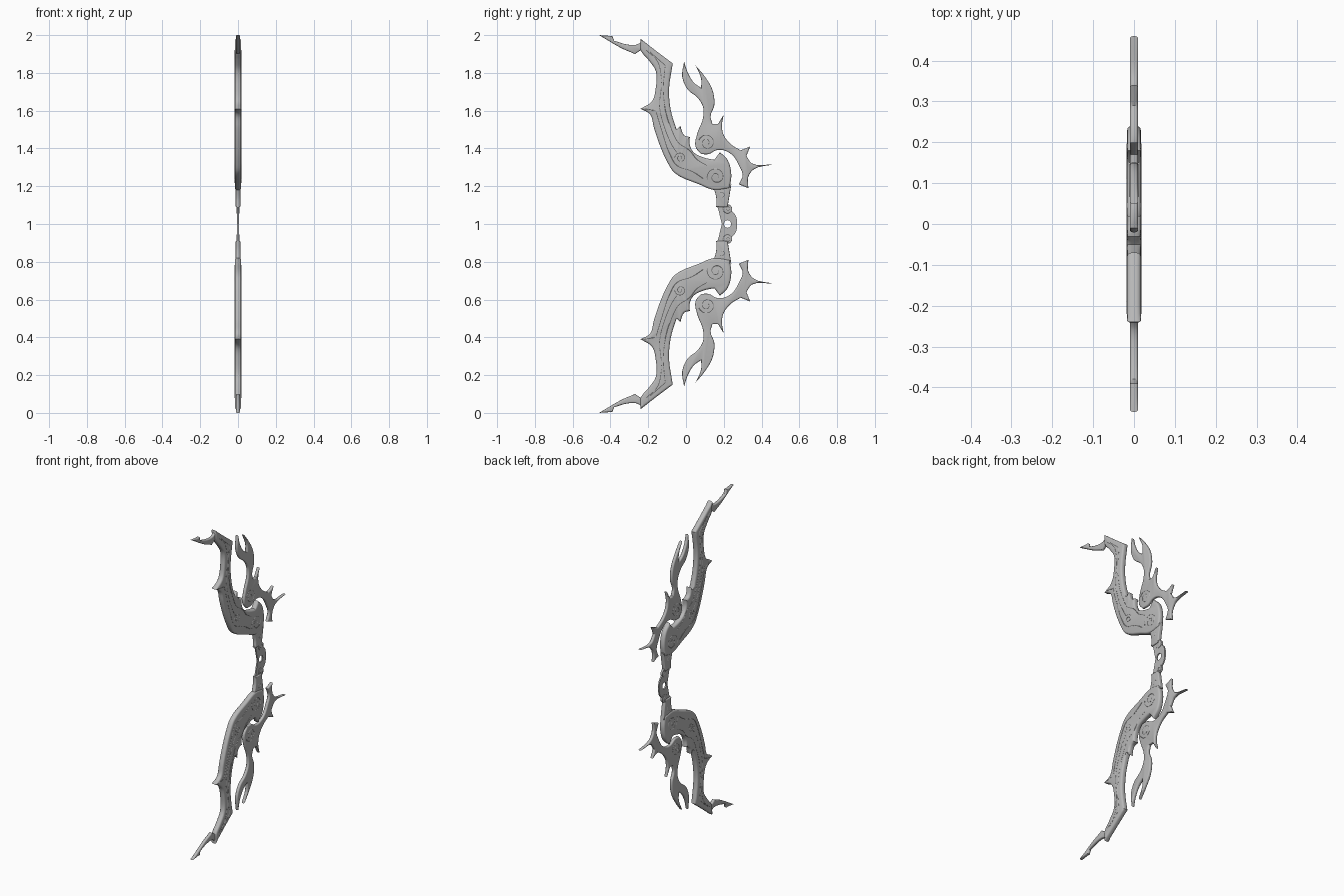
import bpy
import bmesh
import math
from mathutils import Vector
from mathutils.geometry import interpolate_bezier, intersect_line_line_2d

default_cube = bpy.data.objects.get("Cube")
if default_cube:
    bpy.data.objects.remove(default_cube, do_unlink=True)

grey = bpy.data.materials.new("carved_grey")
grey.use_nodes = True
grey.diffuse_color = (0.48, 0.48, 0.48, 1)
grey.node_tree.nodes["Principled BSDF"].inputs["Base Color"].default_value = grey.diffuse_color

# Outlines of one half, in hundredths: (depth, height above the grip centre)
TIP = [(-46, 100), (-39, 99.5), (-38, 97), (-31, 95), (-26, 95), (-23, 97), (-18, 89),
       (-24, 92), (-27, 90), (-34, 93), (-41, 97)]
LIMB = [(-24, 98), (-15, 91), (-7, 85), (-9, 71), (-8, 60), (-5, 50), (-3, 52), (-1, 47),
        (2, 46), (2, 42), (4, 38), (10, 35), (15, 34), (18, 38), (22, 34), (24, 26),
        (23, 19), (15, 18), (7, 21), (-6, 27), (-10, 33), (-14, 42), (-17, 51), (-19, 58),
        (-24, 61), (-18, 65), (-16, 72), (-16, 81), (-20, 87), (-24, 92)]
NECK = [(14, 21), (24, 21), (23, 15), (22, 9), (16, 9), (16, 14)]
GRIP = [(16, 10), (17, 8), (18, 4), (19, 0), (20, 0), (20.6, 1.4), (22, 2), (23.4, 1.4), (24, 0),
        (27, 0), (27, 2), (26, 5), (24, 7), (22, 10)]
ANTLER = [(-1, 86), (1, 80), (4, 75), (8, 72), (8, 77), (5, 84), (10, 78), (14, 71), (15, 63),
          (13, 57), (14, 53), (17, 53), (20, 58), (19, 52), (20, 47), (24, 42), (29, 39),
          (34, 41), (32, 36), (35, 32), (46, 31.5), (36, 29), (33, 25), (33, 19), (28, 21),
          (30, 26), (28, 31), (25, 36), (20, 39), (16, 39), (12, 37), (8, 37), (5, 41),
          (6, 48), (9, 56), (9, 62), (6, 67), (1, 71), (-2, 78)]

# Carved lines along the limb
CARVINGS = [[(-21, 92), (-15, 86), (-13, 75), (-14, 62), (-11, 50), (-7, 41), (-5, 38)],
            [(-19, 91), (-11, 84), (-12, 72), (-11, 61), (-8, 51), (-4, 43), (2, 39), (6, 34), (11, 31)],
            [(-22, 61), (-16, 60), (-13, 50), (-9, 38), (-5, 31), (3, 28), (9, 24)]]


def smooth_path(points, closed, steps=4):
    """Round a path through its points, keeping its sharp corners."""
    count = len(points)
    handles = []
    for i, p in enumerate(points):
        before, after = p - points[i - 1], points[(i + 1) % count] - p
        end = not closed and i in (0, count - 1)
        if end or before.angle(after) > math.radians(52):
            handles.append(None)
        else:
            handles.append((before.normalized() + after.normalized()).normalized())
    path = []
    for i in range(count if closed else count - 1):
        j = (i + 1) % count
        a, b = points[i], points[j]
        chord = b - a
        reach = chord.length / 3
        out_dir = handles[i] or chord.normalized()
        in_dir = handles[j] or chord.normalized()
        path += interpolate_bezier(a, a + out_dir * reach, b - in_dir * reach, b, steps + 1)[:-1]
    if not closed:
        path.append(points[-1])
    return [Vector((p[0], p[1])) for p in path]


def half_points(outline, side):
    return [Vector((u / 100, side * w / 100)) for u, w in outline]


def inset_vectors(path, width):
    """Inward move of every outline point, kept short where the shape is thin."""
    count = len(path)
    moves = []
    for i, p in enumerate(path):
        before, after = p - path[i - 1], path[(i + 1) % count] - p
        along = (before.normalized() + after.normalized()).normalized()
        inward = Vector((-along.y, along.x))
        amount = width
        if before.angle(after) > math.radians(40):
            amount = min(amount, before.length / 2, after.length / 2)
        for j in range(count):
            if i in (j, (j + 1) % count):
                continue
            hit = intersect_line_line_2d(p, p + inward * width * 4, path[j], path[(j + 1) % count])
            if hit:
                amount = min(amount, (hit - p).length * 0.3)
        moves.append(inward * amount)
    return moves


def finish(name, mesh):
    ob = bpy.data.objects.new(name, mesh)
    bpy.context.collection.objects.link(ob)
    mesh.materials.clear()
    mesh.materials.append(grey)
    bpy.ops.object.select_all(action="DESELECT")
    ob.select_set(True)
    bpy.context.view_layer.objects.active = ob
    bpy.ops.object.shade_smooth_by_angle(angle=math.radians(35))


def plate(name, outline, side, half, rim):
    """Flat plate with a rounded rim, standing in the middle plane."""
    path = smooth_path(half_points(outline, side), True)
    area = sum(path[i - 1].cross(p) for i, p in enumerate(path))
    if area < 0:
        path.reverse()
    moves = inset_vectors(path, rim) if rim else [Vector((0, 0))] * len(path)
    angles = (0, 30, 60, 90) if rim else (0,)
    profile = [(half - rim + rim * math.sin(math.radians(a)), 1 - math.cos(math.radians(a)))
               for a in angles]
    layers = [(-x, k) for x, k in reversed(profile)] + profile
    bm = bmesh.new()
    rings = [[bm.verts.new((x, p.x + m.x * k, 1 + p.y + m.y * k)) for p, m in zip(path, moves)]
             for x, k in layers]
    for low, high in zip(rings, rings[1:]):
        for i in range(len(path)):
            bm.faces.new((low[i - 1], low[i], high[i], high[i - 1]))
    bm.faces.new(rings[-1])
    bm.faces.new(rings[0][::-1])
    mesh = bpy.data.meshes.new(name)
    bm.to_mesh(mesh)
    bm.free()
    finish(name, mesh)


def carved_lines(name, paths, half, thickness):
    """Fine relief lines on both broad faces."""
    curve = bpy.data.curves.new(name, "CURVE")
    curve.dimensions = "3D"
    curve.bevel_depth = thickness
    curve.bevel_resolution = 1
    curve.use_fill_caps = True
    for x in (-half, half):
        for path in paths:
            spline = curve.splines.new("POLY")
            spline.points.add(len(path) - 1)
            for point, p in zip(spline.points, path):
                point.co = (x, p.x, 1 + p.y, 1)
    helper = bpy.data.objects.new(name + "_path", curve)
    bpy.context.collection.objects.link(helper)
    graph = bpy.context.evaluated_depsgraph_get()
    mesh = bpy.data.meshes.new_from_object(helper.evaluated_get(graph))
    bpy.data.objects.remove(helper, do_unlink=True)
    finish(name, mesh)


def spiral(u, w, radius, start, side, turns=1.6, steps=30):
    points = []
    for i in range(steps + 1):
        t = i / steps
        angle = math.radians(start) - t * turns * math.tau
        r = radius * (1 - 0.8 * t)
        points.append((u + r * math.cos(angle), w + r * math.sin(angle)))
    return half_points(points, side)


for label, side in (("upper", 1), ("lower", -1)):
    plate(label + "_tip", TIP, side, 0.01, 0.007)
    plate(label + "_limb", LIMB, side, 0.017, 0.011)
    plate(label + "_neck", NECK, side, 0.012, 0.005)
    plate(label + "_grip", GRIP, side, 0.004, 0)
    plate(label + "_antler", ANTLER, side, 0.01, 0.007)
    # Small round boss beside the grip
    boss = [(22 + 2.4 * math.cos(a * math.tau / 8), 8 + 2.4 * math.sin(a * math.tau / 8))
            for a in range(8)]
    plate(label + "_boss", boss, side, 0.007, 0.002)
    # Relief lines and spirals
    lines = [smooth_path(half_points(c, side), False) for c in CARVINGS]
    lines += [spiral(16, 25, 5, 200, side), spiral(-3, 35, 3, 180, side)]
    carved_lines(label + "_limb_carving", lines, 0.0165, 0.002)
    carved_lines(label + "_antler_spiral", [spiral(11, 43, 4.5, 160, side)], 0.0095, 0.002)
    carved_lines(label + "_neck_spiral", [spiral(19, 15, 2, 120, side, 0.7)], 0.0115, 0.0015)
    carved_lines(label + "_boss_spiral", [spiral(22, 8, 1.4, 120, side, 1)], 0.0065, 0.0015)
